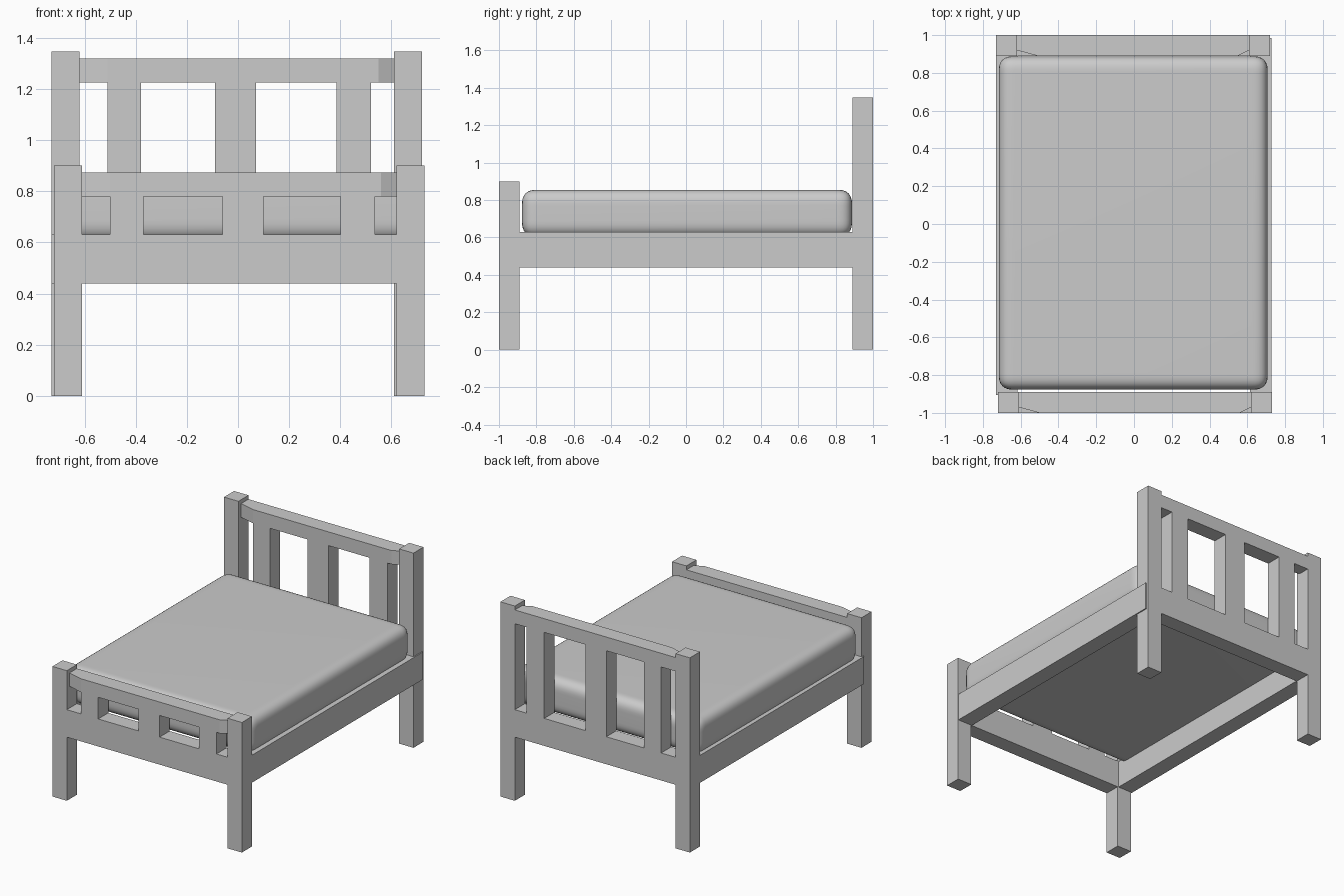
import bpy, bmesh
from mathutils import Vector

if "Cube" in bpy.data.objects:
    bpy.data.objects.remove(bpy.data.objects["Cube"])


def finish(bm, name):
    bmesh.ops.recalc_face_normals(bm, faces=bm.faces)
    mesh = bpy.data.meshes.new(name)
    bm.to_mesh(mesh)
    bm.free()
    obj = bpy.data.objects.new(name, mesh)
    bpy.context.collection.objects.link(obj)
    return obj


def prism(name, points, direction):
    """Extrude a flat outline of 3D points along a direction."""
    bm = bmesh.new()
    face = bm.faces.new([bm.verts.new(p) for p in points])
    ext = bmesh.ops.extrude_face_region(bm, geom=[face], use_keep_orig=True)
    verts = [v for v in ext["geom"] if isinstance(v, bmesh.types.BMVert)]
    bmesh.ops.translate(bm, verts=verts, vec=Vector(direction))
    return finish(bm, name)


def box_mesh(lo, hi):
    bm = bmesh.new()
    bmesh.ops.create_cube(bm, size=1)
    for v in bm.verts:
        v.co = [(l + h) / 2 + c * (h - l) for l, h, c in zip(lo, hi, v.co)]
    return bm


RAIL_LOW, RAIL_TOP, DEPTH = 0.44, 0.63, 0.11


def end_frame(name, posts, slats, y, post_top, slat_top, cap_top):
    a, b, c, d = posts
    # legs, lower panel and slats as one comb-shaped outline
    outline = [(a, 0), (b, 0), (b, RAIL_LOW), (c, RAIL_LOW), (c, 0), (d, 0),
               (d, post_top), (c, post_top), (c, RAIL_TOP)]
    for s0, s1 in reversed(slats):
        outline += [(s1, RAIL_TOP), (s1, slat_top), (s0, slat_top), (s0, RAIL_TOP)]
    outline += [(b, RAIL_TOP), (b, post_top), (a, post_top)]
    prism(name + "_frame", [(px, y, pz) for px, pz in outline], (0, DEPTH, 0))
    # top rail with thinned ends
    plan = [(b, y + 0.03), (b + 0.11, y), (c - 0.06, y), (c, y + 0.03),
            (c, y + DEPTH), (b, y + DEPTH)]
    prism(name + "_top_rail", [(px, py, slat_top) for px, py in plan],
          (0, 0, cap_top - slat_top))


# headboard and footboard
end_frame("headboard", (-0.73, -0.62, 0.61, 0.72),
          [(-0.51, -0.38), (-0.09, 0.07), (0.385, 0.52)], 0.89, 1.347, 1.225, 1.32)
end_frame("footboard", (-0.72, -0.61, 0.62, 0.73),
          [(-0.50, -0.37), (-0.06, 0.10), (0.40, 0.535)], -1.0, 0.90, 0.78, 0.873)

# side rails, each overlapping one post slightly on the outside
finish(box_mesh((0.615, -0.89, RAIL_LOW), (0.728, 0.985, RAIL_TOP)), "right_side_rail")
finish(box_mesh((-0.73, -0.905, RAIL_LOW), (-0.617, 0.89, RAIL_TOP)), "left_side_rail")

# soft mattress
bm = box_mesh((-0.716, -0.877, 0.605), (0.708, 0.888, 0.855))
bmesh.ops.bevel(bm, geom=list(bm.edges), offset=0.085, segments=8,
                profile=0.6, affect='EDGES')
mattress = finish(bm, "mattress")
for p in mattress.data.polygons:
    p.use_smooth = True
